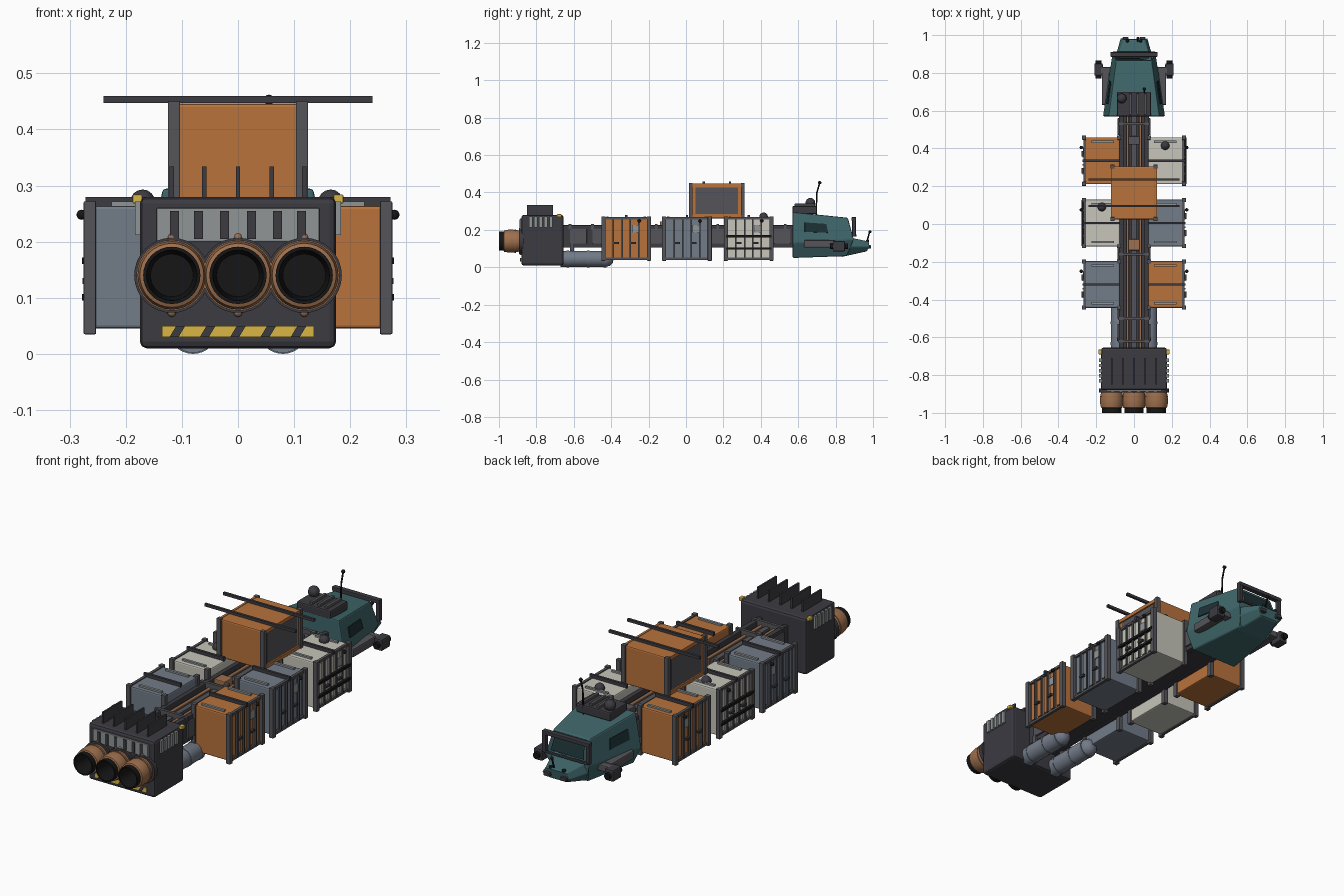
import bpy, bmesh, math
from mathutils import Matrix, Vector

if "Cube" in bpy.data.objects:
    bpy.data.objects.remove(bpy.data.objects["Cube"])

def mat(name, r, g, b):
    m = bpy.data.materials.new(name)
    m.diffuse_color = (r, g, b, 1)
    m.use_nodes = True
    m.node_tree.nodes["Principled BSDF"].inputs["Base Color"].default_value = m.diffuse_color
    return m

ORANGE = mat("orange", .48, .17, .045)
BLUE = mat("slate", .17, .20, .25)
WHITE = mat("off_white", .57, .56, .49)
DARK = mat("dark", .045, .043, .053)
GREY = mat("frame_grey", .09, .09, .10)
VENT = mat("vent_grey", .28, .30, .30)
TEAL = mat("teal", .05, .135, .145)
GLASS = mat("glass", .012, .03, .035)
COPPER = mat("copper", .34, .16, .075)
BLACK = mat("black", .008, .008, .008)
YELLOW = mat("yellow", .70, .47, .06)

def finish(name, bm, m, bevel=0, smooth=False):
    bmesh.ops.recalc_face_normals(bm, faces=bm.faces)
    me = bpy.data.meshes.new(name)
    bm.to_mesh(me)
    bm.free()
    me.materials.append(m)
    ob = bpy.data.objects.new(name, me)
    bpy.context.collection.objects.link(ob)
    if bevel:
        b = ob.modifiers.new("bevel", 'BEVEL')
        b.width, b.segments = bevel, 2
    if smooth:
        bpy.context.view_layer.objects.active = ob
        ob.select_set(True)
        bpy.ops.object.shade_smooth_by_angle(angle=math.radians(40))
        ob.select_set(False)
    return ob

def boxes(name, m, items, bevel=0, shear=0):
    """Each item: (x0, x1, y0, y1, z0, z1); shear slides tops along x."""
    bm = bmesh.new()
    for x0, x1, y0, y1, z0, z1 in items:
        vs = bmesh.ops.create_cube(bm, size=1)["verts"]
        for v in vs:
            c = v.co.copy()
            v.co = ((x0 + x1) / 2 + c.x * (x1 - x0) + shear * c.z,
                    (y0 + y1) / 2 + c.y * (y1 - y0), (z0 + z1) / 2 + c.z * (z1 - z0))
    return finish(name, bm, m, bevel)

def both(items):
    """Mirror boxes across x."""
    return items + [(-b[1], -b[0]) + tuple(b[2:]) for b in items]

def lathe(name, m, profile, centres, n=32):
    """Revolve (radius, y) points about a y axis at each (x, z)."""
    bm = bmesh.new()
    for cx, cz in centres:
        rings = [[bm.verts.new((cx + r * math.cos(2 * math.pi * i / n), y,
                  cz + r * math.sin(2 * math.pi * i / n))) for i in range(n)] for r, y in profile]
        for a, b in zip(rings, rings[1:]):
            for i in range(n):
                bm.faces.new((a[i], a[(i + 1) % n], b[(i + 1) % n], b[i]))
    bmesh.ops.remove_doubles(bm, verts=bm.verts, dist=1e-5)
    return finish(name, bm, m, smooth=True)

def balls(name, m, items):
    bm = bmesh.new()
    for x, y, z, r in items:
        bmesh.ops.create_uvsphere(bm, u_segments=14, v_segments=8, radius=r,
                                  matrix=Matrix.Translation((x, y, z)))
    return finish(name, bm, m, smooth=True)

def rod(name, m, paths, r):
    cu = bpy.data.curves.new(name, 'CURVE')
    cu.dimensions, cu.bevel_depth, cu.bevel_resolution, cu.use_fill_caps = '3D', r, 2, True
    for pts in paths:
        s = cu.splines.new('POLY')
        s.points.add(len(pts) - 1)
        for p, q in zip(s.points, pts):
            p.co = (*q, 1)
    cu.materials.append(m)
    bpy.context.collection.objects.link(bpy.data.objects.new(name, cu))

def loft(name, m, rings, bevel):
    """Six-sided hull rings: y at bottom/mid/top, half widths, heights."""
    bm = bmesh.new()
    rs = []
    for (yb, ym, yt), (b, w, t), (z0, z1, z2) in rings:
        pts = [(-b, yb, z0), (b, yb, z0), (w, ym, z1), (t, yt, z2), (-t, yt, z2), (-w, ym, z1)]
        rs.append([bm.verts.new(p) for p in pts])
    for a, c in zip(rs, rs[1:]):
        for i in range(6):
            bm.faces.new((a[i], a[(i + 1) % 6], c[(i + 1) % 6], c[i]))
    bm.faces.new(rs[0])
    bm.faces.new(rs[-1])
    return finish(name, bm, m, bevel)

# Engine block, cooling fins and vents
boxes("engine_block", DARK, [(-.175, .175, -.88, -.655, .01, .28)], .012)
boxes("cooling_fins", DARK, [(x - .004, x + .004, -.85, -.71, .27, .334) for x in (-.118, -.06, 0, .06, .118)])
boxes("rear_vent_panel", VENT, [(-.145, .145, -.888, -.87, .20, .26)], .002)
boxes("rear_vent_slots", DARK, [(x - .008, x + .008, -.891, -.88, .205, .255)
                                for x in (-.113, -.07, -.024, .024, .07, .113)])
boxes("hazard_strip", YELLOW, [(-.135, .135, -.884, -.875, .03, .05)])
boxes("hazard_stripes", DARK, [(x - .008, x + .008, -.887, -.88, .03, .05) for x in (-.108, -.054, 0, .054, .108)], shear=.012)
boxes("side_vents", VENT, both([(.17, .184, y - .009, y + .009, .212, .272) for y in (-.83, -.803, -.776, -.749, -.722)]))
boxes("marker_lamps", YELLOW, both([(.17, .188, -.69, -.665, .268, .284)]), .003)

# Nozzles
N = [(-.118, .14), (0, .14), (.118, .14)]
lathe("nozzle_collars", DARK, [(0, -.87), (.067, -.87), (.067, -.892), (.055, -.892)], N)
lathe("nozzles", COPPER, [(.054, -.88), (.058, -.90), (.061, -.925), (.061, -.95), (.057, -.972), (.048, -.976), (.046, -.92)], N)
lathe("nozzle_bands", COPPER, [(.06, -.91), (.063, -.91), (.063, -.918), (.06, -.918)], N)
lathe("nozzle_liners", BLACK, [(.05, -.95), (.051, -1), (.045, -1), (.038, -.9), (0, -.9)], N)
balls("nozzle_bolts", COPPER, [(x, -.884, z, .008) for x, _ in N for z in (.208, .074)])

# Fuel tanks
T = [(-.08, .045), (.08, .045)]
lathe("fuel_tanks", BLUE, [(0, -.67), (.043, -.67), (.043, -.43), (.036, -.405), (.02, -.39), (0, -.388)], T)
lathe("tank_bands", BLUE, [(.04, y) if r == 0 else (.045, y) for y0 in (-.64, -.53, -.44)
                           for r, y in ((0, y0), (1, y0), (1, y0 + .015), (0, y0 + .015))], T)
boxes("tank_hangers", GREY, both([(.07, .09, y, y + .02, .08, .13) for y in (-.62, -.45)]))

# Spine
boxes("spine_core", DARK, [(-.06, .06, -.67, .58, .11, .20)])
boxes("spine_rails", DARK, both([(.055, .08, -.67, .58, .105, .225)]), .004)
boxes("spine_deck", GREY, [(-.012, .012, -.66, .57, .19, .212)])
rod("copper_pipes", COPPER, [[(x, -.66, .207), (x, .57, .207)] for x in (-.034, .034)], .007)
boxes("spine_cross_beams", GREY, [(-.085, .085, y - .007, y + .007, .2, .232) for y in (-.62, -.5, -.16, .17, .53)])
boxes("spine_side_panels", GREY, both([(.078, .088, y, y + .09, .125, .205) for y in (-.62, -.5, -.21, .12, .47)]), .003)
boxes("spine_copper_box", COPPER, [(-.03, .03, -.14, -.08, .2, .245)], .004)
boxes("spine_control_box", GREY, [(-.03, .03, .42, .465, .2, .24)], .004)
boxes("container_clamps", GREY, both([(.06, .1, y + d - .012, y + d + .012, .13, .17)
                                      for y in (.335, .005, -.32) for d in (-.08, .08)]))

# Side containers with posts, doors and top fittings
def container(name, m, s, yc, strapped):
    def put(part, mm, items, bevel=0):
        boxes(name + "_" + part, mm, [((i[0], i[1]) if s > 0 else (-i[1], -i[0])) +
              (yc + i[2], yc + i[3], i[4], i[5]) for i in items], bevel)
    put("body", m, [(.075, .26, -.124, .124, .045, .264)], .006)
    put("posts", GREY, [(x, x + .022, y - .011, y + .011, .035, .272)
                        for x in (.068, .253) for y in (-.122, .122)], .002)
    put("edge_frame", GREY, [(.255, .268, -.12, .12, z, z + .012) for z in (.04, .256)])
    put("door_ribs", m, [(.255, .265, y - .011, y + .011, .06, .25) for y in (-.09, -.045, 0, .045, .09)])
    put("lock_bars", GREY, [(.265, .273, y - .004, y + .004, .05, .262) for y in (-.068, -.022, .022, .068)])
    put("lock_handles", DARK, [(.266, .277, y, y + .03, .125, .135) for y in (-.068, .022)])
    put("label_plate", VENT, [(.264, .269, .03, .07, .185, .225)])
    put("grip_strips", VENT, [(.105, .225, y - .006, y + .006, .26, .272) for y in (-.1, .1)])
    put("top_strap", DARK, [(.075, .272, -.006, .006, .26, .28)])
    if strapped:
        put("cargo_straps", BLACK, [(.264, .278, -.122, .122, z, z + .012) for z in (.095, .16)])
    balls(name + "_lamp", BLACK, [(s * .279, yc + .07, .248, .009)])

container("right_rear_container", ORANGE, 1, -.32, False)
container("right_middle_container", BLUE, 1, .005, False)
container("right_fore_container", WHITE, 1, .335, True)
container("left_rear_container", BLUE, -1, -.32, False)
container("left_middle_container", WHITE, -1, .005, True)
container("left_fore_container", ORANGE, -1, .335, False)
balls("container_domes", DARK, [(.165, .415, .27, .023), (-.17, .09, .27, .023)])

# Upper container and its tie rods
boxes("upper_body", ORANGE, [(-.114, .114, .025, .305, .262, .446)], .006)
boxes("upper_posts", GREY, both([(.103, .125, y, y + .02, .225, .45) for y in (.016, .294)]), .002)
boxes("upper_side_rims", ORANGE, both([(.11, .121, .03, .3, .43, .447), (.11, .121, .03, .3, .264, .28)]))
boxes("upper_side_panels", GREY, both([(.11, .117, .052, .278, .285, .427)]))
boxes("tie_rods", DARK, [(-.24, .24, y - .006, y + .006, .447, .46) for y in (.095, .235)])

# Cab hull, nose and glazing
loft("cab_hull", TEAL, [((.57, .57, .57), (.125, .165, .135), (.05, .13, .295)),
                        ((.86, .90, .865), (.085, .115, .095), (.06, .15, .265))], .006)
loft("cab_nose", TEAL, [((.83, .85, .85), (.08, .108, .098), (.055, .11, .165)),
                        ((.965, .985, .975), (.045, .072, .055), (.085, .11, .138))], .005)
bm = bmesh.new()
for quad in ([(-.078, .877, .245), (.078, .877, .245), (.088, .896, .178), (-.088, .896, .178)],):
    bm.faces.new([bm.verts.new(p) for p in quad])
finish("windscreen", bm, GLASS)
bm = bmesh.new()
for s in (1, -1):  # side windows lie on the sloping hull flanks
    f = []
    for y, z in ((.635, .19), (.76, .185), (.75, .232), (.635, .24)):
        k = (y - .57) / .31
        lo, hi = .165 - .05 * k, .135 - .04 * k
        t = (z - .13 - .02 * k) / (.165 - .05 * k)
        f.append(bm.verts.new((s * (lo + (hi - lo) * t + .004), y, z)))
    bm.faces.new(f)
finish("side_windows", bm, GLASS).modifiers.new("thick", 'SOLIDIFY').thickness = .006
boxes("windscreen_frame", DARK, [(-.125, .125, .885, .91, .25, .268), (-.115, .115, .9, .912, .165, .175)] +
      both([(.105, .125, .888, .908, .165, .265)]), .003)
boxes("nose_bumper", DARK, both([(.03, .06, .965, .99, .1, .118)]), .003)
balls("nose_lamps", BLACK, [(x, .97, .14, .009) for x in (-.035, .035)])

# Manoeuvring pods
boxes("pod_arms", GREY, both([(.13, .17, .63, .80, .105, .145), (.11, .18, .79, .83, .11, .14)]), .005)
boxes("thruster_pods", DARK, both([(.165, .21, .785, .85, .085, .14)]), .006)
lathe("pod_nozzles", BLACK, [(0, .77), (.015, .77), (.015, .865), (0, .865)], [(-.188, .112), (.188, .112)], 16)

# Roof equipment
boxes("roof_unit", DARK, [(-.09, .09, .57, .70, .285, .328)], .006)
boxes("roof_ribs", GREY, [(x - .007, x + .007, .58, .69, .325, .34) for x in (-.02, .02, .06)], .002)
balls("sensor_dome", DARK, [(-.065, .665, .345, .026)])
rod("antennas", BLACK, [[(.055, .695, .28), (.055, .70, .40), (.055, .715, .452)],
                        [(.02, .965, .13), (.02, .982, .19)]], .004)
balls("antenna_tips", BLACK, [(.055, .715, .453, .009), (.02, .983, .19, .008)])
